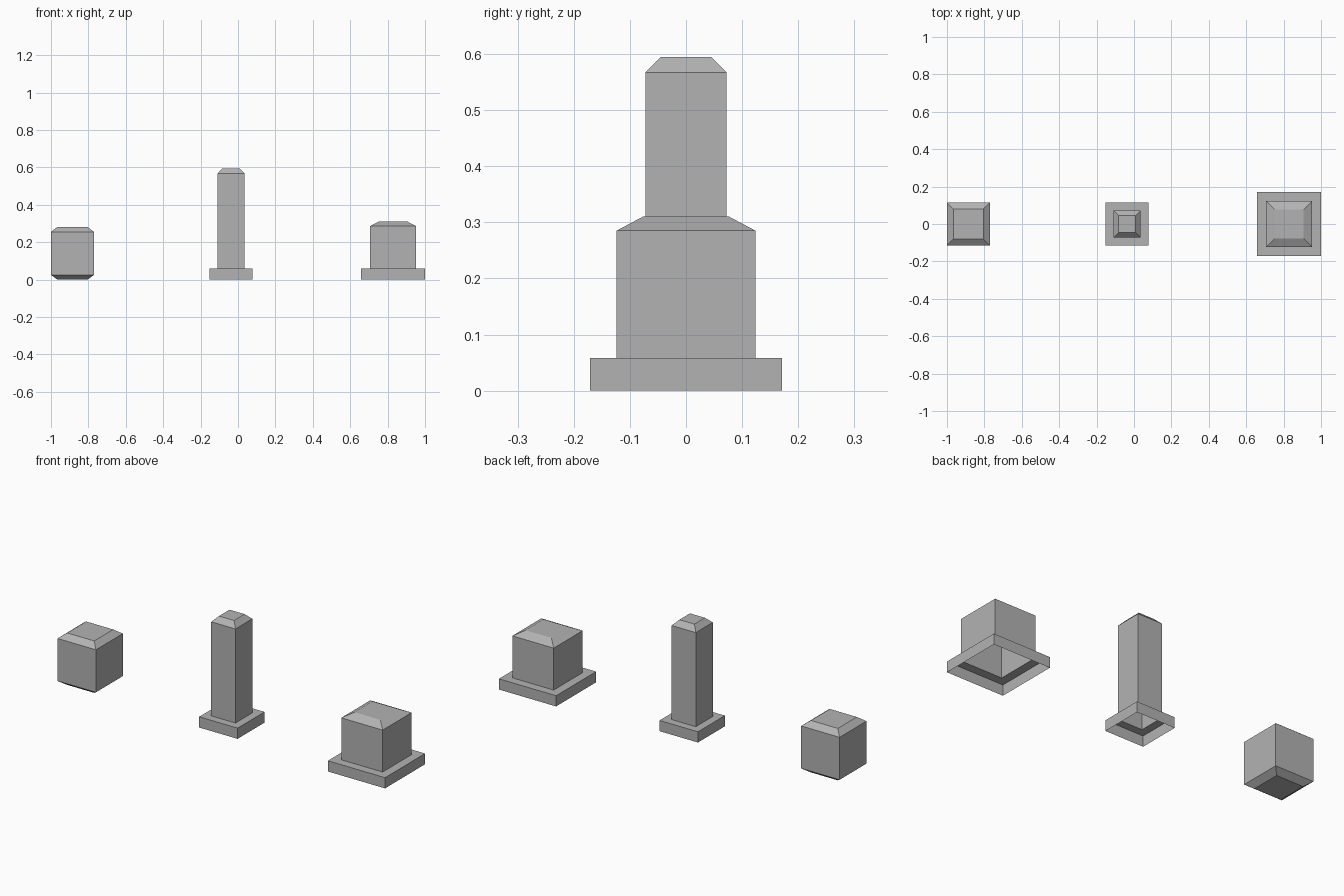
import bpy
import bmesh

if "Cube" in bpy.data.objects:
    bpy.data.objects.remove(bpy.data.objects["Cube"])

# Shared mid-grey
grey = bpy.data.materials.new("mid_grey")
grey.diffuse_color = (0.45, 0.45, 0.45, 1)
grey.use_nodes = True
grey.node_tree.nodes["Principled BSDF"].inputs["Base Color"].default_value = grey.diffuse_color


def square_loft(name, cx, profile, bottom=False):
    """Stack square rings given as (half width, z), capped on top."""
    bm = bmesh.new()
    rings = [[bm.verts.new((sx * h, sy * h, z))
              for sx, sy in ((-1, -1), (1, -1), (1, 1), (-1, 1))]
             for h, z in profile]
    for a, b in zip(rings, rings[1:]):
        for i in range(4):
            j = (i + 1) % 4
            bm.faces.new((a[i], a[j], b[j], b[i]))
    bm.faces.new(rings[-1])
    if bottom:
        bm.faces.new(rings[0][::-1])
    mesh = bpy.data.meshes.new(name)
    bm.to_mesh(mesh)
    bm.free()
    mesh.materials.append(grey)
    obj = bpy.data.objects.new(name, mesh)
    obj.location.x = cx
    bpy.context.collection.objects.link(obj)
    return obj


def post(name, cx, base, shaft, shoulder, cap, top):
    """Hollow post on a square plinth, open underneath."""
    return square_loft(name, cx, [(base, 0), (base, 0.058), (shaft, 0.058),
                                  (shaft, shoulder), (cap, top)])


# Closed block with chamfered top and bottom
square_loft("chamfered_block", -0.885,
            [(0.081, 0), (0.115, 0.025), (0.115, 0.255), (0.081, 0.281)], bottom=True)

# Tall slim post and short wide post
post("tall_post", -0.037, 0.115, 0.0725, 0.567, 0.045, 0.595)
post("short_post", 0.829, 0.171, 0.124, 0.285, 0.077, 0.31)
